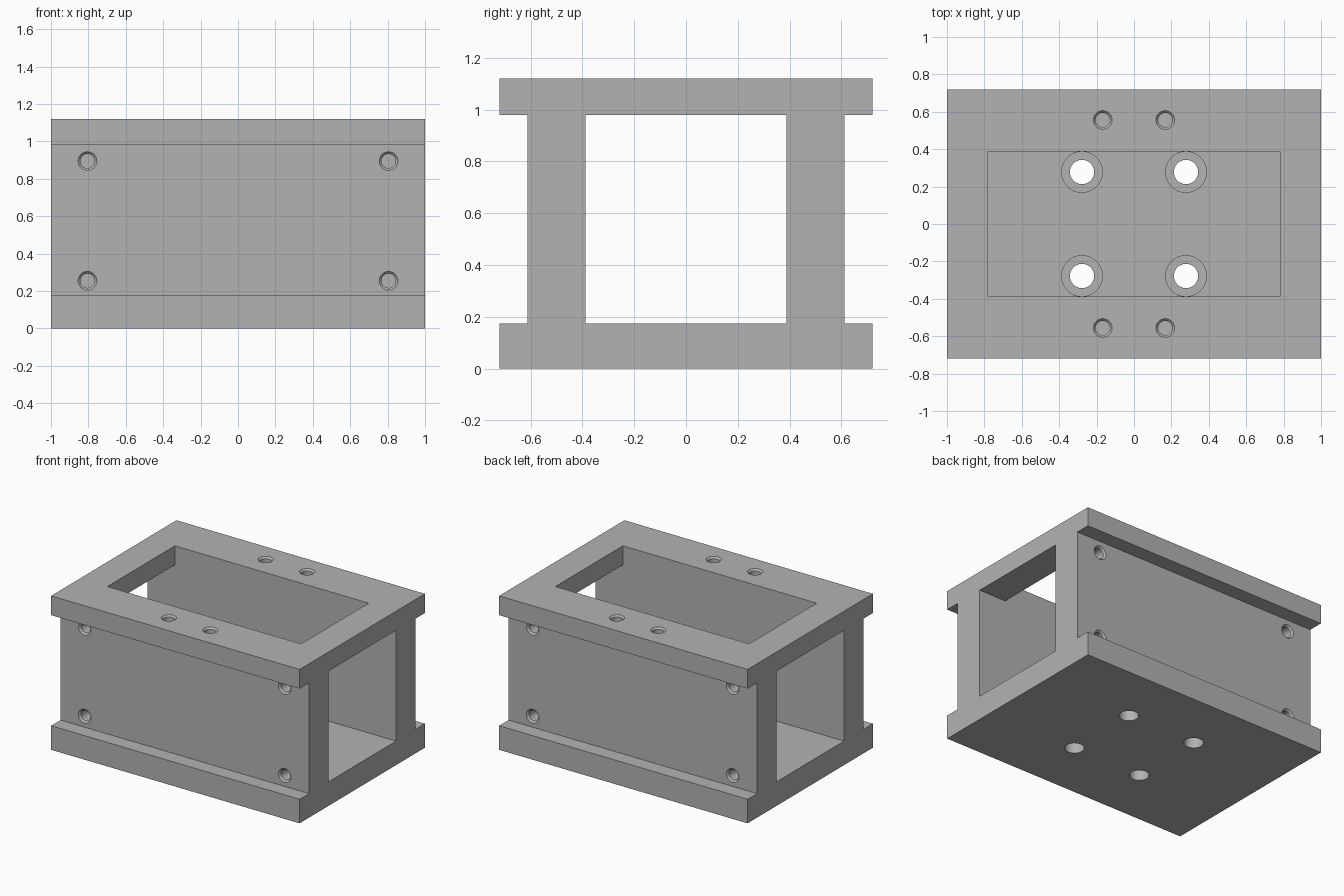
import bpy, bmesh, math
from mathutils import Matrix, Vector

cube = bpy.data.objects.get("Cube")
if cube:
    bpy.data.objects.remove(cube, do_unlink=True)

grey = bpy.data.materials.new("plain grey")
grey.use_nodes = True
grey.diffuse_color = (0.45, 0.45, 0.45, 1)
grey.node_tree.nodes["Principled BSDF"].inputs["Base Color"].default_value = grey.diffuse_color


def make_object(name, bm):
    bmesh.ops.recalc_face_normals(bm, faces=bm.faces[:])
    mesh = bpy.data.meshes.new(name)
    bm.to_mesh(mesh)
    bm.free()
    mesh.materials.append(grey)
    obj = bpy.data.objects.new(name, mesh)
    bpy.context.collection.objects.link(obj)
    return obj


def box(name, low, high):
    low, high = Vector(low), Vector(high)
    bm = bmesh.new()
    size = Matrix.Diagonal((high - low).to_4d())
    size[3][3] = 1
    bmesh.ops.create_cube(bm, size=1, matrix=Matrix.Translation((low + high) / 2) @ size)
    return make_object(name, bm)


def drill(name, profile, location, axis, segments=48):
    """Turned cutter: (radius, height) rings along axis, closed at both ends."""
    bm = bmesh.new()
    rings = []
    for r, h in profile:
        angles = [math.tau * i / segments for i in range(segments)]
        rings.append([bm.verts.new((r * math.cos(a), r * math.sin(a), h)) for a in angles])
    for a, b in zip(rings, rings[1:]):
        for i in range(segments):
            j = (i + 1) % segments
            bm.faces.new((a[i], a[j], b[j], b[i]))
    bm.faces.new(rings[0])
    bm.faces.new(rings[-1])
    turn = Vector((0, 0, 1)).rotation_difference(Vector(axis)).to_matrix().to_4x4()
    bm.transform(Matrix.Translation(location) @ turn)
    return make_object(name, bm)


# Main dimensions
HALF_X, HALF_Y, WALL_OUT, WALL_IN = 1.0, 0.72, 0.612, 0.388
FLOOR, CEILING, TOP = 0.175, 0.98, 1.12

# Body: side profile with overhanging flanges, extruded along x
half = [(HALF_Y, 0), (HALF_Y, FLOOR), (WALL_OUT, FLOOR),
        (WALL_OUT, CEILING), (HALF_Y, CEILING), (HALF_Y, TOP)]
outline = half + [(-y, z) for y, z in reversed(half)]
bm = bmesh.new()
end = bm.faces.new([bm.verts.new((-HALF_X, y, z)) for y, z in outline])
extruded = bmesh.ops.extrude_face_region(bm, geom=[end], use_keep_orig=True)
verts = [v for v in extruded["geom"] if isinstance(v, bmesh.types.BMVert)]
bmesh.ops.translate(bm, verts=verts, vec=(2 * HALF_X, 0, 0))
body = make_object("box_frame", bm)

# Cutters: lengthwise tunnel and top opening
cutters = [
    box("tunnel_cutter", (-1.2, -WALL_IN, FLOOR), (1.2, WALL_IN, CEILING)),
    box("opening_cutter", (-0.78, -WALL_IN, 0.8), (0.78, WALL_IN, 1.3)),
]

# Cutters: chamfered blind holes and counterbored floor holes
blind = [(0.06, 0.01), (0.038, -0.012), (0.038, -0.15)]
counterbore = [(0.109, 0.03), (0.109, -0.09), (0.065, -0.09), (0.065, -0.25)]
for sx in (-1, 1):
    for sy in (-1, 1):
        cutters.append(drill("floor_hole_cutter", counterbore,
                             (0.278 * sx, 0.278 * sy, FLOOR), (0, 0, 1)))
        cutters.append(drill("top_hole_cutter", blind,
                             (0.167 * sx, 0.556 * sy, TOP), (0, 0, 1)))
        for z in (0.255, 0.895):
            cutters.append(drill("side_hole_cutter", blind,
                                 (0.805 * sx, WALL_OUT * sy, z), (0, sy, 0)))

# Cut everything, then discard the cutters
bpy.context.view_layer.objects.active = body
for cutter in cutters:
    cutter.hide_render = True
    cut = body.modifiers.new("cut", "BOOLEAN")
    cut.operation = "DIFFERENCE"
    cut.solver = "EXACT"
    cut.object = cutter
    bpy.ops.object.modifier_apply(modifier=cut.name)
    bpy.data.objects.remove(cutter, do_unlink=True)

# Smooth hole walls, crisp edges
for obj in bpy.context.selected_objects:
    obj.select_set(False)
body.select_set(True)
bpy.ops.object.shade_smooth_by_angle(angle=math.radians(30))
